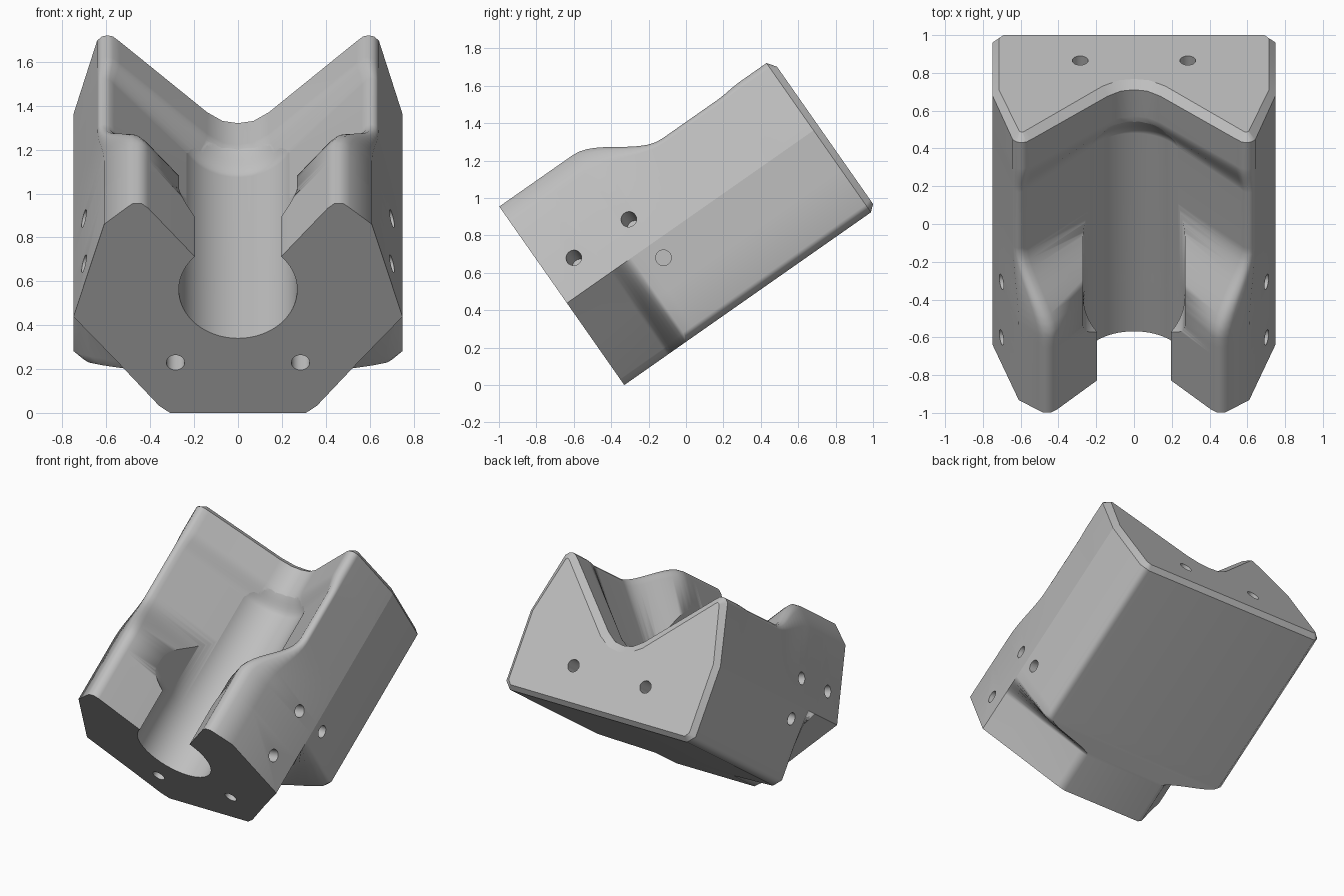
import bpy, bmesh, math
from mathutils import Matrix, Vector

cube = bpy.data.objects.get("Cube")
if cube:
    bpy.data.objects.remove(cube)

# Working frame: x across, y along the block, z away from its base
LENGTH, RIM = 1.645, 1.61


def smooth(a, b, v):
    u = min(max((v - a) / (b - a), 0), 1)
    return u * u * (3 - 2 * u)


def mix(p, q, f):
    return [(a[0] + (b[0] - a[0]) * f, a[1] + (b[1] - a[1]) * f) for a, b in zip(p, q)]


def to_object(name, bm):
    bmesh.ops.recalc_face_normals(bm, faces=bm.faces)
    mesh = bpy.data.meshes.new(name)
    bm.to_mesh(mesh)
    bm.free()
    obj = bpy.data.objects.new(name, mesh)
    bpy.context.collection.objects.link(obj)
    return obj


def loft(name, sections):
    """Skin mirrored half profiles given as (station, points)."""
    bm = bmesh.new()
    rings = []
    for s, half in sections:
        loop = half + [(-x, t) for x, t in reversed(half) if abs(x) > 1e-5]
        rings.append([bm.verts.new((x, s, t)) for x, t in loop])
    n = len(rings[0])
    for a, b in zip(rings, rings[1:]):
        for i in range(n):
            j = (i + 1) % n
            bm.faces.new((a[i], a[j], b[j], b[i]))
    bm.faces.new(rings[0])
    bm.faces.new(rings[-1])
    return to_object(name, bm)


# Half profiles: lower flank, then shoulder, ridge and valley
low_front = [(.31, 0), (.36, .04), (.55, .285), (.75, .535)]
low_back = [(.70, 0), (.75, .05), (.75, .285), (.75, .535)]
top_front = [(.61, 1.05), (.51, 1.14), (.48, 1.165), (.44, 1.165), (.41, 1.14),
             (.15, .81), (.08, .75), (0, .74)]
top_mid = [(.64, .94), (.63, .955), (.61, .963), (.585, .955), (.565, .93),
           (.19, .50), (.1, .48), (0, .47)]
top_back = [(.642, .945), (.62, .967), (.595, .974), (.57, .967), (.54, .94),
            (.14, .545), (.07, .497), (0, .485)]
end_face = [(.69, .03), (.715, .06), (.715, .285), (.715, .535),
            (.608, .915), (.602, .922), (.595, .926), (.587, .924), (.575, .913),
            (.165, .50), (.08, .447), (0, .435)]


def body_section(s):
    low = mix(low_front, low_back, smooth(.28, .42, s))
    top = mix(top_front, top_mid, smooth(.48, .92, s))
    return s, low + mix(top, top_back, smooth(1.28, 1.44, s))


stations = [0, .28] + [.28 + .02 * i for i in range(1, 8)]
stations += [.48 + .04 * i for i in range(12)]
stations += [1.28 + .02 * i for i in range(9)] + [RIM]
body = loft("clamp_block", [body_section(s) for s in stations] + [(LENGTH, end_face)])


# Round bore with an open slot above it
def bore_section(s, r, lip):
    arc = [math.radians(-90 + (90 + lip) * i / 24) for i in range(25)]
    half = [(r * math.cos(a), .685 + r * math.sin(a)) for a in arc]
    half[0] = (0, .685 - r)
    return s, half + [(half[-1][0], 1.4)]


bore_sections = [bore_section(-.05, .27, 45)]
bore_sections += [bore_section(.31 + .022 * i, .27, 45 - 9 * i) for i in range(6)]
bore_sections += [bore_section(1.28 + .02 * i, .27 - .08 * smooth(1.28, 1.44, 1.28 + .02 * i), 0)
                  for i in range(9)]
bore = loft("bore_cutter", bore_sections)

# Blind screw holes in both ends and both flanks
holes = bmesh.new()


def drill(point, axis, depth):
    rot = Vector(axis).to_track_quat('Z', 'Y').to_matrix().to_4x4()
    bmesh.ops.create_cone(holes, cap_ends=True, segments=24, radius1=.042, radius2=.042,
                          depth=2 * depth, matrix=Matrix.Translation(point) @ rot)


for side in (-1, 1):
    drill((side * .285, 0, .28), (0, 1, 0), .2)
    drill((side * .285, LENGTH, .265), (0, 1, 0), .2)
    drill((side * .75, .562, .437), (1, 0, 0), .2)
    for s in (.169, .528):
        drill((side * .702, s, .712), (side * .964, 0, .265), .22)
hole_cutter = to_object("screw_hole_cutter", holes)

bpy.context.view_layer.objects.active = body
for cutter in (bore, hole_cutter):
    cutter.hide_render = True
    mod = body.modifiers.new("cut", 'BOOLEAN')
    mod.operation = 'DIFFERENCE'
    mod.solver = 'EXACT'
    mod.object = cutter
    bpy.ops.object.modifier_apply(modifier=mod.name)
    bpy.data.objects.remove(cutter)

# Crisp edges along the flank crease and around the end rim
bm = bmesh.new()
bm.from_mesh(body.data)


def crisp(v):
    return {k for k, on in (("flank", abs(abs(v.co.x) - .75) < .002 and abs(v.co.z - .535) < .002),
                            ("rim", abs(v.co.y - RIM) < .001),
                            ("end", abs(v.co.y - LENGTH) < .001)) if on}


for e in bm.edges:
    if crisp(e.verts[0]) & crisp(e.verts[1]):
        e.smooth = False
bm.to_mesh(body.data)
bm.free()

# Tilt the block so that it stands on its lower front edge
body.data.transform(Matrix.Translation((0, -.33, 0)) @ Matrix.Rotation(math.radians(35), 4, 'X'))

grey = bpy.data.materials.new("plain_grey")
grey.use_nodes = True
colour = (.52, .52, .52, 1)
grey.diffuse_color = colour
grey.node_tree.nodes["Principled BSDF"].inputs["Base Color"].default_value = colour
body.data.materials.clear()
body.data.materials.append(grey)

bpy.ops.object.select_all(action='DESELECT')
body.select_set(True)
bpy.context.view_layer.objects.active = body
bpy.ops.object.shade_smooth_by_angle(angle=math.radians(48), keep_sharp_edges=True)
weighted = body.modifiers.new("weighted_normals", 'WEIGHTED_NORMAL')
weighted.keep_sharp = True
